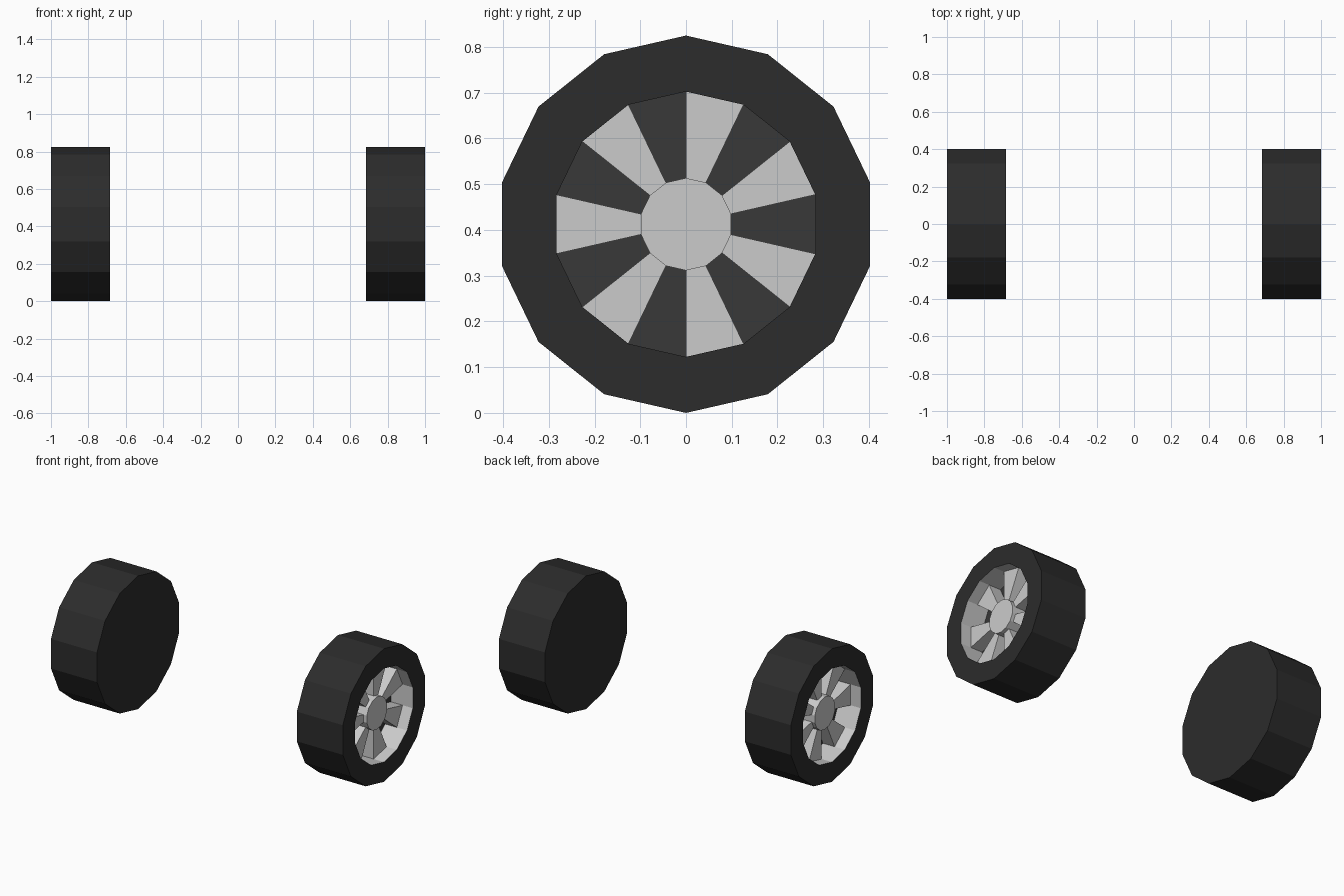
import bpy, bmesh
from math import sin, cos, pi

if "Cube" in bpy.data.objects:
    bpy.data.objects.remove(bpy.data.objects["Cube"])

SIDES = 14
R_TYRE, R_RIM, R_HUB = 0.4125, 0.29, 0.101
X_IN, X_OUT = 0.685, 1.0
X_HUB, X_SPOKE, X_PLATE = 0.952, 0.93, 0.85


def material(name, v):
    m = bpy.data.materials.new(name)
    m.diffuse_color = (v, v, v, 1)
    m.use_nodes = True
    m.node_tree.nodes["Principled BSDF"].inputs["Base Color"].default_value = m.diffuse_color
    return m


def point(x, r, k):
    a = 2 * pi * k / SIDES
    return (x, r * sin(a), R_TYRE + r * cos(a))


def finish(bm, name, mat=None):
    me = bpy.data.meshes.new(name)
    bm.to_mesh(me)
    bm.free()
    ob = bpy.data.objects.new(name, me)
    bpy.context.collection.objects.link(ob)
    if mat:
        me.materials.append(mat)
    # the left wheel mirrors the right one
    ob.modifiers.new("Mirror", 'MIRROR').use_axis = (True, False, False)
    return ob


def turned(name, profile, mat=None, start_cap=False, end_cap=False):
    """Revolve (x, radius) points around the axle."""
    bm = bmesh.new()
    rings = [[bm.verts.new(point(x, r, k)) for k in range(SIDES)] for x, r in profile]
    for a, b in zip(rings, rings[1:]):
        for k in range(SIDES):
            n = (k + 1) % SIDES
            bm.faces.new((a[k], b[k], b[n], a[n]))
    if start_cap:
        bm.faces.new(rings[0])
    if end_cap:
        bm.faces.new(rings[-1][::-1])
    return finish(bm, name, mat)


rubber = material("rubber", 0.025)
dark = material("dark_backing", 0.04)

# tyre with closed inner side
turned("tyre", [(X_IN, R_TYRE), (X_OUT, R_TYRE), (X_OUT, R_RIM)], rubber, start_cap=True)
# rim wall, dark backing and hub
turned("rim_wall", [(X_OUT, R_RIM), (X_PLATE, R_RIM)])
turned("rim_backing", [(X_PLATE, R_RIM)], dark, end_cap=True)
turned("hub", [(X_PLATE, R_HUB), (X_HUB, R_HUB)], end_cap=True)

# seven wedge spokes, one on every second side
bm = bmesh.new()
for k in range(0, SIDES, 2):
    outline = [(R_HUB, k), (R_HUB, k + 1), (R_RIM, k + 1), (R_RIM, k)]
    front = [bm.verts.new(point(X_SPOKE, r, s)) for r, s in outline]
    back = [bm.verts.new(point(X_PLATE, r, s)) for r, s in outline]
    bm.faces.new(front)
    for i in (1, 3):  # the two radial sides
        j = (i + 1) % 4
        bm.faces.new((front[j], front[i], back[i], back[j]))
finish(bm, "spokes")
